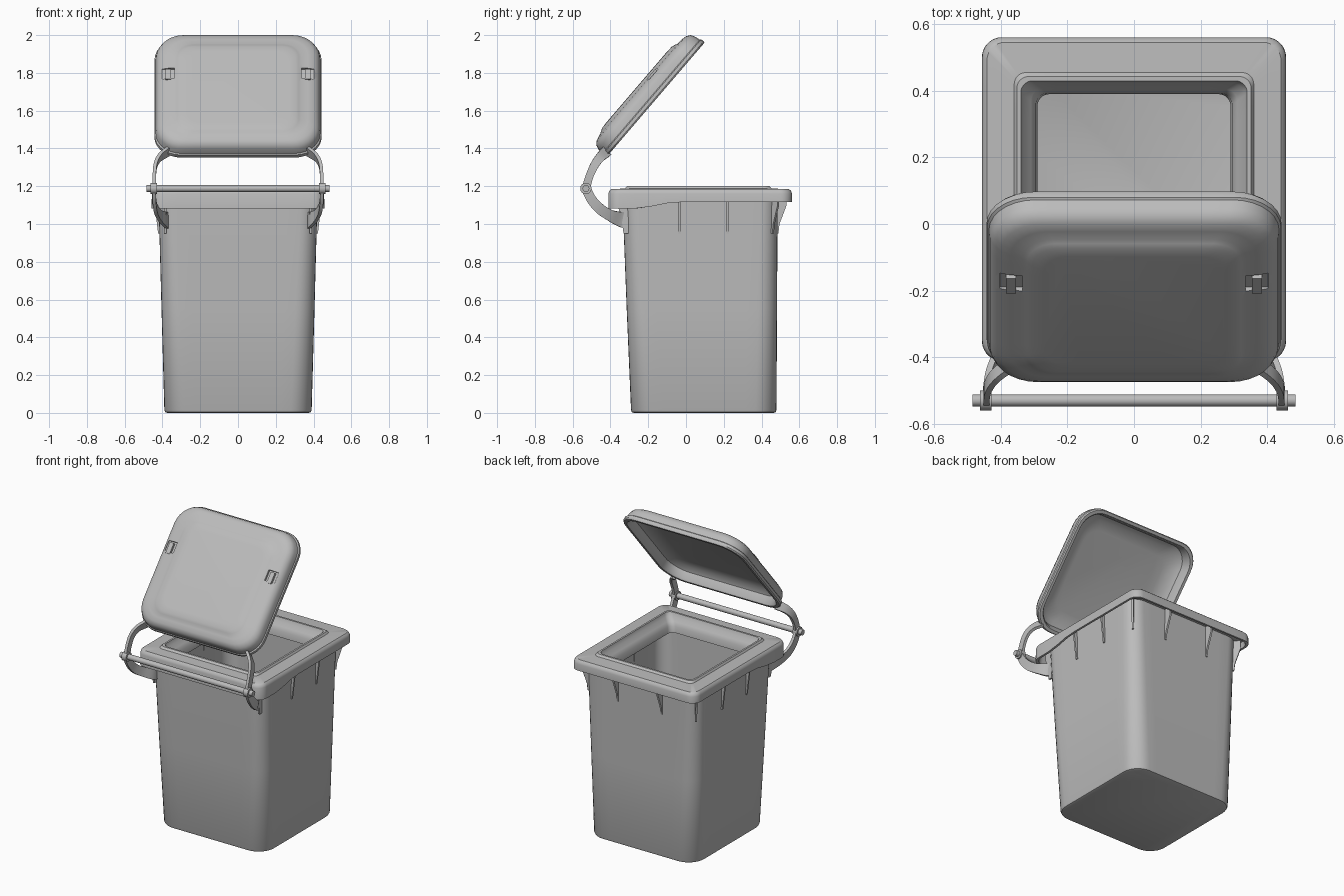
import bpy, bmesh, math
from mathutils import Vector, Matrix

if "Cube" in bpy.data.objects:
    bpy.data.objects.remove(bpy.data.objects["Cube"])

grey = bpy.data.materials.new("bin grey plastic")
grey.diffuse_color = (0.5, 0.5, 0.5, 1)
grey.use_nodes = True
grey.node_tree.nodes["Principled BSDF"].inputs["Base Color"].default_value = grey.diffuse_color


def finish(name, bm, angle=35):
    bmesh.ops.recalc_face_normals(bm, faces=bm.faces[:])
    me = bpy.data.meshes.new(name)
    bm.to_mesh(me)
    bm.free()
    me.materials.append(grey)
    me.polygons.foreach_set("use_smooth", [True] * len(me.polygons))
    me.set_sharp_from_angle(angle=math.radians(angle))
    ob = bpy.data.objects.new(name, me)
    bpy.context.collection.objects.link(ob)
    return ob


def ring(cy, hx, hy, r, z, seg=7, side=10):
    """Rounded rectangle; z may be a function of y."""
    arcs = []
    for k, (sx, sy) in enumerate([(1, 1), (-1, 1), (-1, -1), (1, -1)]):
        c = Vector((sx * (hx - r), cy + sy * (hy - r)))
        arcs.append([c + r * Vector((math.cos(a), math.sin(a)))
                     for a in [(k + i / seg) * math.pi / 2 for i in range(seg + 1)]])
    pts = []
    for k in range(4):
        pts += arcs[k]
        a, b = arcs[k][-1], arcs[(k + 1) % 4][0]
        pts += [a.lerp(b, i / side) for i in range(1, side)]
    return [Vector((p.x, p.y, z(p.y) if callable(z) else z)) for p in pts]


def loft(rings, closed=False):
    bm = bmesh.new()
    vs = [[bm.verts.new(p) for p in r] for r in rings]
    n = len(vs[0])
    for i in range(len(vs) - (0 if closed else 1)):
        a, b = vs[i], vs[(i + 1) % len(vs)]
        for j in range(n):
            bm.faces.new((a[j], a[(j + 1) % n], b[(j + 1) % n], b[j]))
    if not closed:
        bm.faces.new(vs[0])
        bm.faces.new(vs[-1])
    return bm


def box(bm, lo, hi):
    lo, hi = Vector(lo), Vector(hi)
    m = Matrix.Translation((lo + hi) / 2) @ Matrix.Diagonal((*(hi - lo), 1))
    bmesh.ops.create_cube(bm, size=1, matrix=m)


def cyl_x(bm, r, x0, x1, y, z, seg=24):
    m = Matrix.Translation(((x0 + x1) / 2, y, z)) @ Matrix.Rotation(math.pi / 2, 4, 'Y')
    bmesh.ops.create_cone(bm, cap_ends=True, segments=seg, radius1=r, radius2=r,
                          depth=x1 - x0, matrix=m)


# Bin body: outer wall, hollow skirted rim, raised lip, funnel and inner wall
def dip(y):
    t = min(1, max(0, (y + 0.27) / 0.24))
    return 1.083 + 0.034 * t * t * (3 - 2 * t)


body = loft([
    ring(0.094, 0.375, 0.37, 0.10, 0.0),
    ring(0.094, 0.386, 0.381, 0.11, 0.004),
    ring(0.094, 0.39, 0.385, 0.11, 0.015),
    ring(0.084, 0.405, 0.398, 0.10, 0.55),
    ring(0.075, 0.42, 0.41, 0.09, 1.10),
    ring(0.075, 0.421, 0.411, 0.09, 1.155),
    ring(0.075, 0.437, 0.468, 0.06, 1.155),
    ring(0.075, 0.443, 0.474, 0.06, dip),
    ring(0.075, 0.457, 0.486, 0.06, dip),
    ring(0.075, 0.456, 0.486, 0.06, 1.16),
    ring(0.075, 0.452, 0.481, 0.06, 1.175),
    ring(0.075, 0.442, 0.471, 0.055, 1.184),
    ring(0.065, 0.36, 0.39, 0.035, 1.188),
    ring(0.065, 0.352, 0.378, 0.035, 1.2),
    ring(0.065, 0.34, 0.365, 0.035, 1.2),
    ring(0.065, 0.333, 0.357, 0.035, 1.175),
    ring(0.065, 0.31, 0.34, 0.035, 1.155),
    ring(0.065, 0.295, 0.328, 0.035, 1.13),
    ring(0.065, 0.29, 0.325, 0.035, 1.09),
    ring(0.065, 0.30, 0.335, 0.035, 1.09),
    ring(0.075, 0.405, 0.395, 0.08, 1.12),
    ring(0.084, 0.39, 0.383, 0.09, 0.55),
    ring(0.094, 0.375, 0.37, 0.10, 0.07),
    ring(0.094, 0.36, 0.355, 0.10, 0.035),
    ring(0.094, 0.33, 0.325, 0.09, 0.02)])
finish("bin_body", body)


# Thin tapered ribs under the rim
def rib(bm, x, y, angle, depth=0.034):
    prof = [(-0.02, 0.95), (0.006, 0.95), (0.012, 1.0), (depth, 1.10), (depth, 1.156), (-0.02, 1.156)]
    m = Matrix.Translation((x, y, 0)) @ Matrix.Rotation(math.radians(angle), 4, 'Z')
    a, b = [[bm.verts.new(m @ Vector((o, s, z))) for o, z in prof] for s in (-0.006, 0.006)]
    bm.faces.new(a)
    bm.faces.new(b)
    for i in range(6):
        j = (i + 1) % 6
        bm.faces.new((a[i], a[j], b[j], b[i]))


bm = bmesh.new()
for s in (1, -1):
    side = 0 if s > 0 else 180
    for y in (-0.035, 0.22):
        rib(bm, s * 0.417, y, side, 0.024)
    rib(bm, s * 0.392, 0.457, 45 if s > 0 else 135, 0.045)
    rib(bm, s * 0.16, 0.483, 90, 0.05)
    rib(bm, s * 0.385, -0.325, 270, 0.036)
finish("rim_ribs", bm)

# Open lid, modelled flat and then tilted about the hinge side
lid = finish("lid", loft([
    ring(0, 0.30, 0.27, 0.09, 0.088),
    ring(0, 0.37, 0.335, 0.11, 0.078),
    ring(0, 0.402, 0.365, 0.125, 0.055),
    ring(0, 0.412, 0.375, 0.13, 0.012),
    ring(0, 0.42, 0.382, 0.13, 0.0),
    ring(0, 0.438, 0.40, 0.14, 0.0),
    ring(0, 0.443, 0.404, 0.14, 0.008),
    ring(0, 0.442, 0.403, 0.14, 0.025),
    ring(0, 0.436, 0.397, 0.14, 0.03),
    ring(0, 0.432, 0.393, 0.14, 0.06),
    ring(0, 0.422, 0.384, 0.135, 0.082),
    ring(0, 0.40, 0.363, 0.125, 0.097),
    ring(0, 0.37, 0.335, 0.11, 0.103),
    ring(-0.01, 0.335, 0.312, 0.09, 0.106),
    ring(-0.01, 0.322, 0.30, 0.085, 0.112),
    ring(-0.01, 0.305, 0.284, 0.08, 0.118),
    ring(-0.01, 0.27, 0.25, 0.07, 0.12)]))

# Recesses cut in both sides of the lid
bm = bmesh.new()
for s in (1, -1):
    x0, x1 = sorted((s * 0.335, s * 0.402))
    box(bm, (x0, 0.065, 0.091), (x1, 0.135, 0.2))
cutter = finish("recess_cutter", bm)
cutter.hide_render = True
mod = lid.modifiers.new("recess", 'BOOLEAN')
mod.operation, mod.solver, mod.object = 'DIFFERENCE', 'EXACT', cutter
dg = bpy.context.evaluated_depsgraph_get()
lid.data = bpy.data.meshes.new_from_object(lid.evaluated_get(dg))
lid.modifiers.clear()
lid.data.set_sharp_from_angle(angle=math.radians(35))
bpy.data.objects.remove(cutter)

# Small clips standing in the recesses
bm = bmesh.new()
for s in (1, -1):
    x0, x1 = sorted((s * 0.355, s * 0.385))
    box(bm, (x0, 0.055, 0.085), (x1, 0.125, 0.108))
clips = finish("lid_clips", bm)
tilt = Matrix.Translation((0, -0.163, 1.655)) @ Matrix.Rotation(math.radians(49.4), 4, 'X')
for ob in (lid, clips):
    ob.data.transform(tilt)


# Curved flat hinge arms swept along a smoothed path of (x, y, z, width)
def strap(name, ctrl, s, thick=0.018, n=6):
    P = [Vector((s * c[0], c[1], c[2], c[3])) for c in ctrl]
    P = [2 * P[0] - P[1]] + P + [2 * P[-1] - P[-2]]
    path = []
    for i in range(1, len(P) - 2):
        a, b, c, d = P[i - 1:i + 3]
        for k in range(n + (i == len(P) - 3)):
            t = k / n
            path.append(0.5 * (2 * b + (c - a) * t + (2 * a - 5 * b + 4 * c - d) * t * t
                               + (3 * b - a - 3 * c + d) * t ** 3))
    rings = []
    for i, p in enumerate(path):
        T = (path[min(i + 1, len(path) - 1)] - path[max(i - 1, 0)]).to_3d().normalized()
        W = Vector((1, 0, 0)).cross(T).normalized()
        N = T.cross(W)
        rings.append([p.to_3d() + W * (u * p.w / 2) + N * (v * thick / 2)
                      for u, v in ((1, 1), (-1, 1), (-1, -1), (1, -1))])
    finish(name, loft(rings))


for s, tag in ((1, "right"), (-1, "left")):
    strap("lid_arm_" + tag, [(0.443, -0.53, 1.185, 0.045), (0.443, -0.512, 1.25, 0.042),
                             (0.437, -0.485, 1.31, 0.045), (0.415, -0.455, 1.352, 0.05),
                             (0.37, -0.42, 1.385, 0.06)], s)
    strap("body_arm_" + tag, [(0.445, -0.53, 1.19, 0.05), (0.443, -0.50, 1.13, 0.052),
                              (0.435, -0.455, 1.08, 0.056), (0.415, -0.40, 1.045, 0.06),
                              (0.385, -0.345, 1.025, 0.08), (0.375, -0.31, 1.02, 0.09)], s)

# Hinge rod with a round boss at each arm
bm = bmesh.new()
cyl_x(bm, 0.018, -0.485, 0.485, -0.53, 1.188)
for s in (1, -1):
    x0, x1 = sorted((s * 0.428, s * 0.462))
    cyl_x(bm, 0.03, x0, x1, -0.53, 1.188)
finish("hinge_rod", bm)
